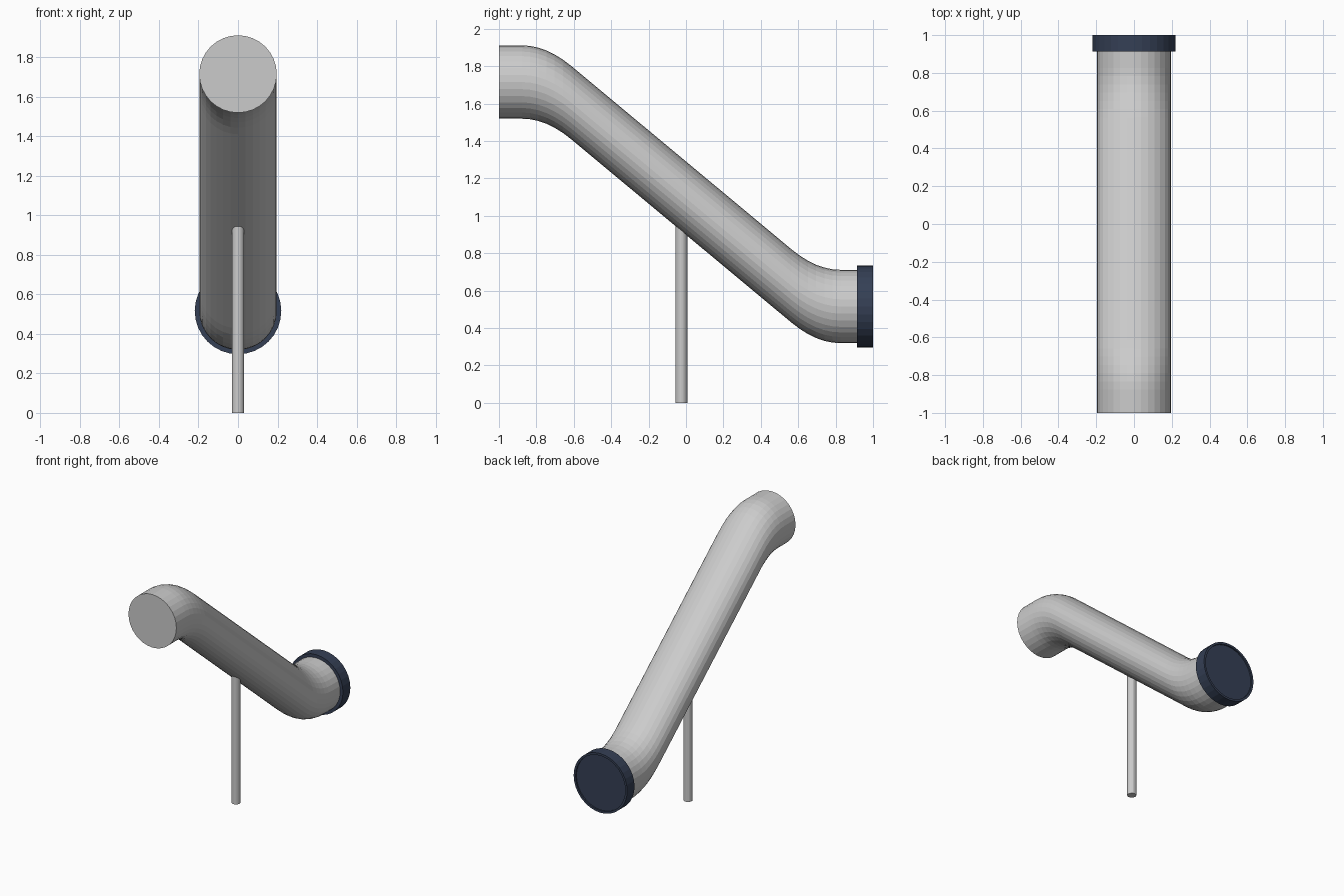
import bpy
import math

if "Cube" in bpy.data.objects:
    bpy.data.objects.remove(bpy.data.objects["Cube"])

SIDES = 32
navy = bpy.data.materials.new("navy")
navy.diffuse_color = (0.035, 0.05, 0.09, 1)
navy.use_nodes = True
navy.node_tree.nodes["Principled BSDF"].inputs["Base Color"].default_value = navy.diffuse_color


def loft(name, rings, sides, axis="y", mat=None):
    """Skin circles given as (position along axis, cross offset, radius); ends closed."""
    verts, faces = [], []
    for pos, off, r in rings:
        for i in range(sides):
            a = 2 * math.pi * i / sides
            u, v = r * math.cos(a), off + r * math.sin(a)
            verts.append((u, pos, v) if axis == "y" else (u, v, pos))
    for k in range(len(rings) - 1):
        for i in range(sides):
            j = (i + 1) % sides
            q = [k * sides + i, k * sides + j, (k + 1) * sides + j, (k + 1) * sides + i]
            faces.append(q if axis == "z" else q[::-1])
    first = list(range(sides))
    last = [(len(rings) - 1) * sides + i for i in range(sides)]
    faces += [first[::-1], last] if axis == "z" else [first, last[::-1]]
    me = bpy.data.meshes.new(name)
    me.from_pydata(verts, [], faces)
    ob = bpy.data.objects.new(name, me)
    bpy.context.collection.objects.link(ob)
    if mat:
        me.materials.append(mat)
    return ob


# S-shaped pipe: upright circular sections sheared along the slope, symmetric about its middle
MID_Y, MID_Z, RISE, SLOPE = -0.025, 1.115, 0.6, 0.832
BEND_IN, BEND_OUT, END = 0.59, 0.852, 0.975
half = [(BEND_IN + (BEND_OUT - BEND_IN) * t / 6) for t in range(7)]
half = [(d, RISE - SLOPE / (2 * (BEND_OUT - BEND_IN)) * (BEND_OUT - d) ** 2) for d in half]
half.append((END, RISE))
path = [(MID_Y - d, MID_Z + h) for d, h in reversed(half)]
path += [(MID_Y + d, MID_Z - h) for d, h in half]
loft("bent_pipe", [(y, z, 0.196) for y, z in path], SIDES)

# End cap with a shallow recessed face
loft("end_cap", [(0.914, 0.516, 0.219), (1.0, 0.516, 0.219),
                 (1.0, 0.516, 0.203), (0.99, 0.516, 0.203)], SIDES, mat=navy)

# Support post
loft("support_post", [(0, -0.024, 0.031), (0.96, -0.024, 0.031)], 16, axis="z")
